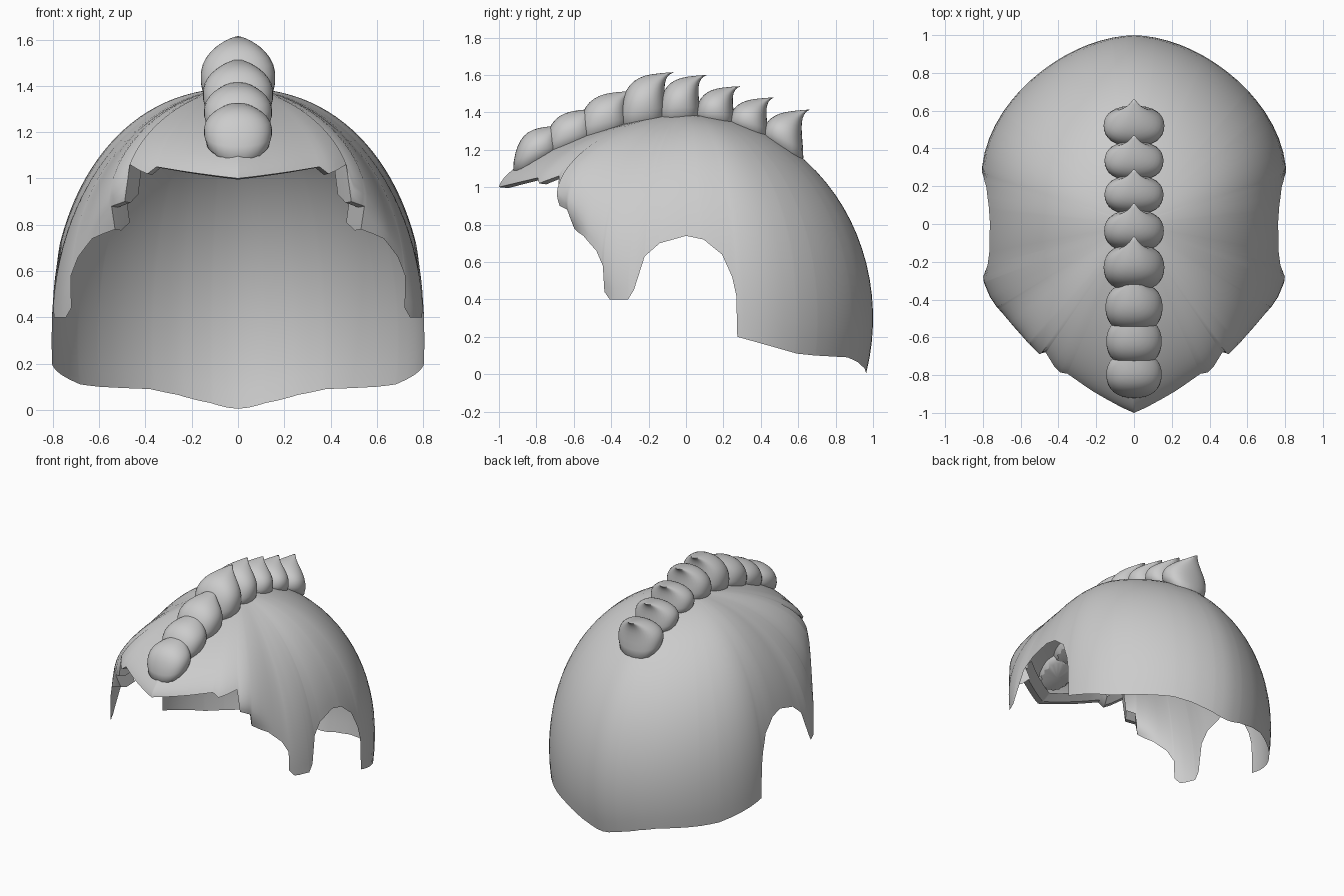
import bpy
import bmesh
from math import sin, cos, pi, sqrt, acos, copysign

cube = bpy.data.objects.get("Cube")
if cube:
    bpy.data.objects.remove(cube)

grey = bpy.data.materials.new("plain grey")
grey.use_nodes = True
grey.diffuse_color = (0.6, 0.6, 0.6, 1)
grey.node_tree.nodes["Principled BSDF"].inputs["Base Color"].default_value = (0.6, 0.6, 0.6, 1)

TOP = 1.39
# Half outline (y, x), lower rim (y, z), widest height (y, z) and roundness (y, power)
OUTLINE = [(-1, 0), (-.97, .07), (-.9, .21), (-.78, .41), (-.7, .49), (-.62, .57), (-.43, .735),
           (-.35, .785), (-.27, .805), (-.1, .815), (.1, .815), (.28, .805)]
RIM = [(-1, 1), (-.81, 1.05), (-.79, 1.02), (-.705, 1.06), (-.69, .9), (-.64, .88),
       (-.63, .78), (-.55, .74), (-.48, .66), (-.445, .58), (-.44, .44), (-.41, .4),
       (-.31, .4), (-.28, .45), (-.23, .63), (-.15, .7), (0, .74), (.1, .72), (.2, .64),
       (.25, .52), (.27, .42), (.275, .2), (.6, .11), (.7, .1), (.88, .09), (.94, .065),
       (.985, .03), (1, .005)]
WIDEST = [(-1, 1), (-.8, 1), (-.68, .98), (-.6, .88), (-.5, .68), (-.42, .48), (-.25, .3), (1, .3)]
ROUND = [(-1, 1.5), (-.8, 1.65), (-.55, 1.92), (-.3, 2), (0, 2.25), (.3, 2.2), (.6, 2.08), (1, 2)]


def lerp(table, y):
    for (a, u), (b, v) in zip(table, table[1:]):
        if y <= b:
            return u + (v - u) * max(0, y - a) / (b - a)
    return table[-1][1]


def soft(table, y, reach):
    """Table value averaged over a window, so that the shell has no creases."""
    return sum(lerp(table, y + reach * i / 4) for i in range(-4, 5)) / 9


def half_width(y):
    if y > .28:
        return .805 * max(0, 1 - ((y - .28) / .72) ** 1.76) ** (1 / 1.76)
    return lerp(OUTLINE, y)


def signed_power(value, power):
    return copysign(abs(value) ** power, value)


def finish(name, bm, angle):
    bmesh.ops.remove_doubles(bm, verts=bm.verts, dist=.0005)
    bmesh.ops.recalc_face_normals(bm, faces=bm.faces)
    mesh = bpy.data.meshes.new(name)
    bm.to_mesh(mesh)
    bm.free()
    mesh.materials.append(grey)
    obj = bpy.data.objects.new(name, mesh)
    bpy.context.collection.objects.link(obj)
    bpy.ops.object.select_all(action='DESELECT')
    obj.select_set(True)
    bpy.context.view_layer.objects.active = obj
    bpy.ops.object.shade_smooth_by_angle(angle=angle)
    return obj


def rib(y, side, steps=24):
    """Curved line from the crown down to the rim."""
    x, low, n = half_width(y) * side, soft(WIDEST, y, .07), soft(ROUND, y, .2)
    end = acos(signed_power((lerp(RIM, y) - low) / (TOP - low), n / 2))
    points = []
    for i in range(steps + 1):
        phi = end * i / steps
        r = abs(sin(phi)) ** (2 / n)
        points.append((x * r, y * r, low + (TOP - low) * signed_power(cos(phi), 2 / n)))
    return points


def crown(y):
    """Height of the shell along its middle line."""
    if y < 0:
        return 1 + .39 * (1 - abs(y) ** 1.5) ** (2 / 3)
    return .3 + 1.09 * sqrt(1 - y * y)


def loft(bm, rows, closed=False):
    rows = [[bm.verts.new(p) for p in row] for row in rows]
    for a, b in zip(rows, rows[1:]):
        count = len(a)
        for i in range(count if closed else count - 1):
            j = (i + 1) % count
            bm.faces.new((a[i], a[j], b[j], b[i]))


# Domed shell with ear openings, and the folded underside of brow and temples
stations = sorted({round(-cos(pi * i / 40), 4) for i in range(41)} | {y for y, z in RIM})
shell, fold = bmesh.new(), bmesh.new()
for side in (1, -1):
    loft(shell, [rib(y, side) for y in stations])
    strips = []
    for y in stations:
        if y < -.6:
            x, v, z = rib(y, side)[-1]
            strips.append([(x, v, z), (x * .95, v * .95, z - .005), (x * .88, v * .88, z + .03)])
    loft(fold, strips)
finish("head_shell", shell, .9)
finish("brow_underside", fold, .6)

# Crest scales: front y, tip y, tip z, half width
SCALES = [(-.935, -.63, 1.33, .155), (-.77, -.44, 1.42, .155),
          (-.59, -.26, 1.515, .16), (-.37, -.06, 1.615, .17),
          (-.16, .115, 1.6, .167), (.04, .295, 1.54, .165),
          (.22, .475, 1.48, .165), (.4, .665, 1.415, .17)]
# Rings of one scale: height, front, back, width
RINGS = [(0, 0, .9, .85), (.38, .03, .86, 1), (.62, .1, .83, .95), (.8, .21, .83, .7),
         (.91, .37, .87, .42), (.97, .58, .92, .2), (1, .97, 1, .02)]

for number, (front, tip, top, width) in enumerate(SCALES, 1):
    bm = bmesh.new()
    length = tip - front
    rows = []
    for h, f, b, w in RINGS:
        mid, depth = front + length * (f + b) / 2, length * (b - f) / 2
        row = []
        for i in range(16):
            a = 2 * pi * i / 16
            y = mid + depth * signed_power(sin(a), .85)
            base = crown(y) - .06
            row.append((width * w * signed_power(cos(a), .85), y, base + (top - base) * h))
        rows.append(row)
    loft(bm, rows, closed=True)
    bmesh.ops.holes_fill(bm, edges=[e for e in bm.edges if e.is_boundary], sides=0)
    scale = finish(f"crest_scale_{number}", bm, 1.2)
    scale.modifiers.new("rounding", 'SUBSURF').levels = 1
